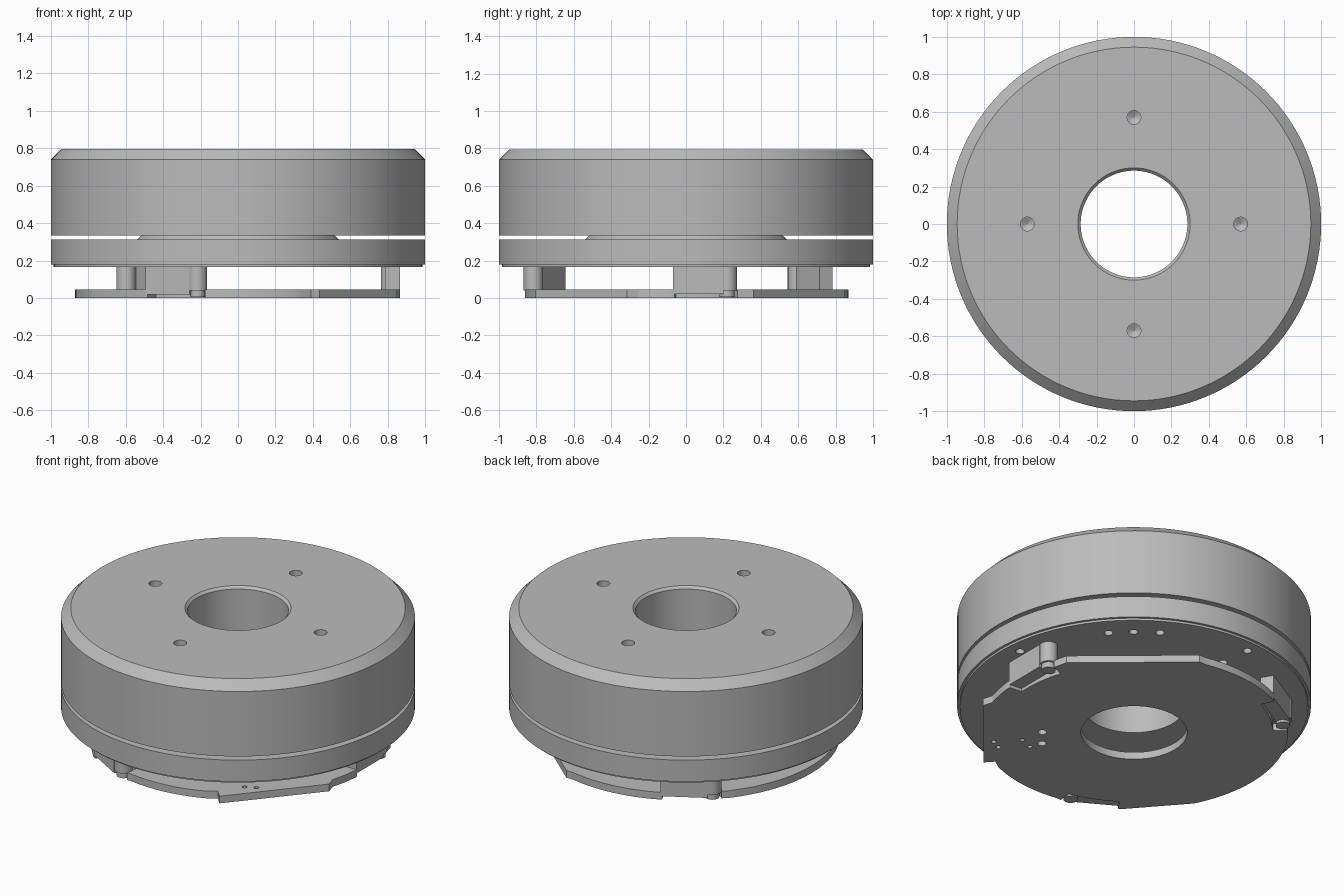
import bpy, bmesh
from math import radians, cos, sin, pi
from mathutils import Matrix, Vector

if "Cube" in bpy.data.objects:
    bpy.data.objects.remove(bpy.data.objects["Cube"])

metal = bpy.data.materials.new("machined_grey")
metal.use_nodes = True
GREY = (0.5, 0.5, 0.5, 1)
metal.diffuse_color = GREY
metal.node_tree.nodes["Principled BSDF"].inputs["Base Color"].default_value = GREY


def finish(name, bm):
    bmesh.ops.recalc_face_normals(bm, faces=bm.faces)
    mesh = bpy.data.meshes.new(name)
    bm.to_mesh(mesh)
    bm.free()
    mesh.materials.append(metal)
    obj = bpy.data.objects.new(name, mesh)
    bpy.context.collection.objects.link(obj)
    return obj


def activate(obj):
    bpy.ops.object.select_all(action="DESELECT")
    obj.select_set(True)
    bpy.context.view_layer.objects.active = obj


def smooth(obj):
    activate(obj)
    bpy.ops.object.shade_smooth_by_angle(angle=radians(25))


def revolve(name, profile, steps=128):
    """Turn a closed (radius, height) profile around z."""
    bm = bmesh.new()
    verts = [bm.verts.new((r, 0, z)) for r, z in profile]
    edges = [bm.edges.new((v, verts[i - 1])) for i, v in enumerate(verts)]
    bmesh.ops.spin(bm, geom=verts + edges, cent=(0, 0, 0), axis=(0, 0, 1),
                   angle=2 * pi, steps=steps)
    bmesh.ops.remove_doubles(bm, verts=bm.verts, dist=0.0005)
    return finish(name, bm)


def add_cylinder(bm, x, y, r, z0, z1, r0=None, segments=24):
    bmesh.ops.create_cone(bm, cap_ends=True, segments=segments,
                          radius1=r if r0 is None else r0, radius2=r, depth=z1 - z0,
                          matrix=Matrix.Translation((x, y, (z0 + z1) / 2)))


def cut(obj, bm):
    cutter = finish("hole_cutter", bm)
    cutter.hide_render = True
    activate(obj)
    mod = obj.modifiers.new("holes", "BOOLEAN")
    mod.operation = "DIFFERENCE"
    mod.solver = "EXACT"
    mod.object = cutter
    bpy.ops.object.modifier_apply(modifier=mod.name)
    bpy.data.objects.remove(cutter)


def polar(r, degrees):
    return r * cos(radians(degrees)), r * sin(radians(degrees))


def arc(r, start, end, step=3):
    count = max(1, round(abs(end - start) / step))
    return [polar(r, start + (end - start) * i / count) for i in range(count + 1)]


# Rotor bell with chamfered rim and bore, and four drilled mounting holes
rotor = revolve("rotor_bell", [(0.285, 0.335), (1, 0.335), (1, 0.74), (0.945, 0.795),
                               (0.3, 0.795), (0.285, 0.78)])
bm = bmesh.new()
for i in range(4):
    x, y = polar(0.57, 90 * i)
    add_cylinder(bm, x, y, 0.037, 0.715, 0.82, r0=0.037)
cut(rotor, bm)
bm = bmesh.new()
for i in range(4):
    x, y = polar(0.57, 90 * i)
    add_cylinder(bm, x, y, 0.037, 0.695, 0.7155, r0=0.001)
cut(rotor, bm)
smooth(rotor)

# Tapered hub that carries the rotor above the stator
hub = revolve("bearing_hub", [(0.285, 0.31), (0.54, 0.31), (0.515, 0.337), (0.285, 0.337)])
smooth(hub)

# Stator base with small holes in its underside
stator = revolve("stator_base", [(0.285, 0.165), (0.985, 0.165), (0.985, 0.178), (1, 0.178),
                                 (1, 0.312), (0.285, 0.312)])
bm = bmesh.new()
for x, y in [(0.55, 0.65), (0.65, 0.55), (0.43, 0.74), (0.9, 0.07), (-0.08, 0.9), (-0.06, 0.71)]:
    add_cylinder(bm, x, y, 0.025, 0.1, 0.23)
cut(stator, bm)
smooth(stator)

# Circuit board: arcs, two flat edges, a wide tab, and a notch at each standoff
TURNS = (0, 120, 240)


def notch(turn):
    return [polar(0.865, turn - 4)] + arc(0.785, turn - 4, turn + 18) + [polar(0.865, turn + 18.5)]


outline = arc(0.87, -17, -5) + notch(0)
outline += [(0.8, 0.36), (0.23, 0.85)] + arc(0.87, 78, 115) + notch(120)
outline += arc(0.87, 141, 207) + [polar(0.865, 234)] + notch(240)
outline += arc(0.86, 260, 293) + [(0.39, -0.755), (0.435, -0.805), (0.85, -0.316)]
bm = bmesh.new()
face = bm.faces.new([bm.verts.new((x, y, 0)) for x, y in outline])
top = bmesh.ops.extrude_face_region(bm, geom=[face])["geom"]
bmesh.ops.translate(bm, vec=Vector((0, 0, 0.045)),
                    verts=[g for g in top if isinstance(g, bmesh.types.BMVert)])
board = finish("circuit_board", bm)
bm = bmesh.new()
add_cylinder(bm, 0, 0, 0.3, -0.1, 0.1, segments=96)
for x, y, r in [(0.4, -0.33, 0.025), (0.32, -0.43, 0.025), (0.48, -0.62, 0.014),
                (0.54, -0.59, 0.014), (0.35, -0.5, 0.014), (0.43, -0.47, 0.014)]:
    add_cylinder(bm, x, y, r, -0.1, 0.1)
cut(board, bm)
smooth(board)

# Three standoffs: a block, a round post and a small screw end each
for number, turn in enumerate(TURNS, 1):
    spin = Matrix.Rotation(radians(turn), 4, "Z")
    bm = bmesh.new()
    bmesh.ops.create_cube(bm, size=1, matrix=Matrix.Translation((0.825, 0.065, 0.0935))
                          @ Matrix.Diagonal((0.08, 0.27, 0.147, 1)))
    block = finish(f"standoff_block_{number}", bm)
    bm = bmesh.new()
    add_cylinder(bm, 0.815, 0.22, 0.052, 0.04, 0.167, segments=32)
    post = finish(f"standoff_post_{number}", bm)
    bm = bmesh.new()
    add_cylinder(bm, 0.815, 0.22, 0.04, 0.005, 0.045, segments=32)
    screw = finish(f"standoff_screw_{number}", bm)
    for part in (block, post, screw):
        part.data.transform(spin)
        smooth(part)
